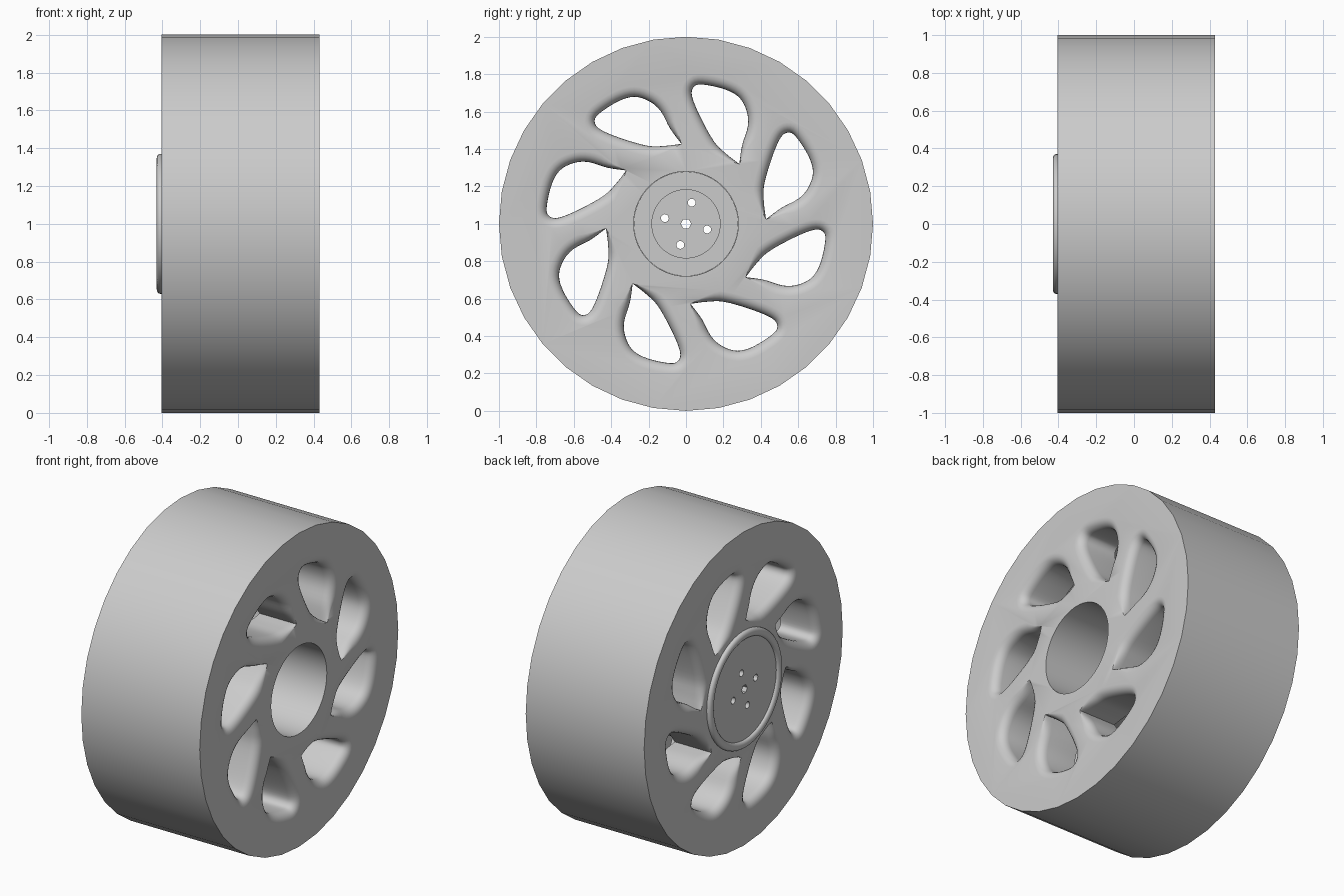
import bpy, bmesh, math
from mathutils import Vector

cube = bpy.data.objects.get("Cube")
if cube:
    bpy.data.objects.remove(cube)

FRONT, BACK = 0.43, -0.405      # wheel faces along the axle
PLATE = 0.26                    # thickness of each spoke plate
FILLET = 0.055

grey = bpy.data.materials.new("light grey")
grey.use_nodes = True
grey.diffuse_color = (0.6, 0.6, 0.6, 1)
grey.node_tree.nodes["Principled BSDF"].inputs["Base Color"].default_value = (0.6, 0.6, 0.6, 1)


def make_object(name, bm):
    bmesh.ops.recalc_face_normals(bm, faces=bm.faces)
    mesh = bpy.data.meshes.new(name)
    bm.to_mesh(mesh)
    bm.free()
    mesh.materials.append(grey)
    obj = bpy.data.objects.new(name, mesh)
    bpy.context.collection.objects.link(obj)
    return obj


def loft(bm, rings, closed=False):
    """Skin a list of equally long point rings; cap the ends unless closed."""
    rows = [[bm.verts.new(p) for p in ring] for ring in rings]
    pairs = list(zip(rows, rows[1:])) + ([(rows[-1], rows[0])] if closed else [])
    for a, b in pairs:
        for i in range(len(a)):
            j = (i + 1) % len(a)
            bm.faces.new((a[i], a[j], b[j], b[i]))
    if not closed:
        bm.faces.new(rows[0])
        bm.faces.new(rows[-1])


def circle(x, r, sides, y=0, z=1):
    steps = [math.tau * i / sides for i in range(sides)]
    return [(x, y + r * math.cos(a), z + r * math.sin(a)) for a in steps]


def turned(name, profile, sides, closed=False):
    bm = bmesh.new()
    loft(bm, [circle(x, r, sides) for x, r in profile], closed)
    return make_object(name, bm)


def carve(target, cutter):
    cutter.hide_render = True
    mod = target.modifiers.new("cut", "BOOLEAN")
    mod.operation, mod.solver, mod.object = "DIFFERENCE", "EXACT", cutter
    bpy.context.view_layer.objects.active = target
    bpy.ops.object.modifier_apply(modifier=mod.name)
    bpy.data.objects.remove(cutter)


def smooth(obj, angle):
    bpy.ops.object.select_all(action="DESELECT")
    obj.select_set(True)
    bpy.context.view_layer.objects.active = obj
    bpy.ops.object.shade_smooth_by_angle(angle=math.radians(angle))


# Teardrop outline, starting and ending at its sharp tip
knots = [Vector(p) for p in (
    (0.285, 0.32), (0.30, 0.42), (0.33, 0.52), (0.325, 0.60), (0.285, 0.675),
    (0.205, 0.72), (0.085, 0.745), (0.04, 0.73), (0.033, 0.68),
    (0.075, 0.575), (0.15, 0.44), (0.22, 0.37), (0.285, 0.32))]


def spline(pts, steps=4):
    ext = [2 * pts[0] - pts[1]] + pts + [2 * pts[-1] - pts[-2]]
    out = []
    for a, b, c, d in zip(ext, ext[1:], ext[2:], ext[3:]):
        for s in range(steps):
            t = s / steps
            out.append(0.5 * (2 * b + (c - a) * t + (2 * a - 5 * b + 4 * c - d) * t * t
                              + (3 * b - a - 3 * c + d) * t ** 3))
    return out


outline = spline(knots)
tip = outline[0]


def grown(amount):
    """Outline pushed outwards, fading to nothing at the tip."""
    out = []
    for i, p in enumerate(outline):
        along = outline[(i + 1) % len(outline)] - outline[i - 1]
        normal = Vector((along.y, -along.x)).normalized()
        fade = min(1, (p - tip).length / 0.15)
        out.append(p + normal * amount * fade)
    return out


# Rounded mouths at both faces: depth below the face and growth of the outline
arc = [math.radians(a) for a in (0, 18, 36, 54, 72, 90)]
mouth = [(FILLET * (1 - math.cos(a)), FILLET * (1 - math.sin(a))) for a in arc]
levels = [(BACK - 0.05, FILLET)] + [(BACK + d, g) for d, g in mouth]
levels += [(FRONT - d, g) for d, g in reversed(mouth)] + [(FRONT + 0.05, FILLET)]

# Wheel: solid drum, hollow chamber, axle bore and eight swept openings
wheel = turned("wheel", [(BACK, 1), (FRONT, 1)], 36)
inner = (BACK + PLATE, FRONT - PLATE)
chamber = turned("chamber_cutter", [(inner[0], 0.38), (inner[0], 0.84),
                                    (inner[1], 0.84), (inner[1], 0.38)], 72, True)
carve(wheel, chamber)
carve(wheel, turned("bore_cutter", [(BACK - 0.1, 0.28), (FRONT + 0.1, 0.28)], 72))

bm = bmesh.new()
for k in range(8):
    turn = math.tau * k / 8
    c, s = math.cos(turn), math.sin(turn)
    loft(bm, [[(x, p.x * c - p.y * s, 1 + p.x * s + p.y * c) for p in grown(g)]
              for x, g in levels])
carve(wheel, make_object("opening_cutter", bm))
smooth(wheel, 35)

# Hub cap: round lip on the outside, stepped floor inside the bore
lip = [(-0.4125 - 0.0175 * math.sin(a), 0.345 + 0.025 * math.cos(a))
       for a in (math.pi * i / 10 for i in range(11))]
hub = turned("hub_cap", [(-0.31, 0.185), (-0.33, 0.185), (-0.33, 0.279), (-0.404, 0.279),
                         (-0.404, 0.37)] + lip, 72)

# Centre hole and four bolt holes
bm = bmesh.new()
loft(bm, [circle(-0.5, 0.028, 6), circle(-0.2, 0.028, 6)])
for k in range(4):
    a = math.radians(75) + math.tau * k / 4
    y, z = 0.117 * math.cos(a), 1 + 0.117 * math.sin(a)
    loft(bm, [circle(x, 0.021, 16, y, z) for x in (-0.5, -0.2)])
carve(hub, make_object("bolt_hole_cutter", bm))
smooth(hub, 35)
